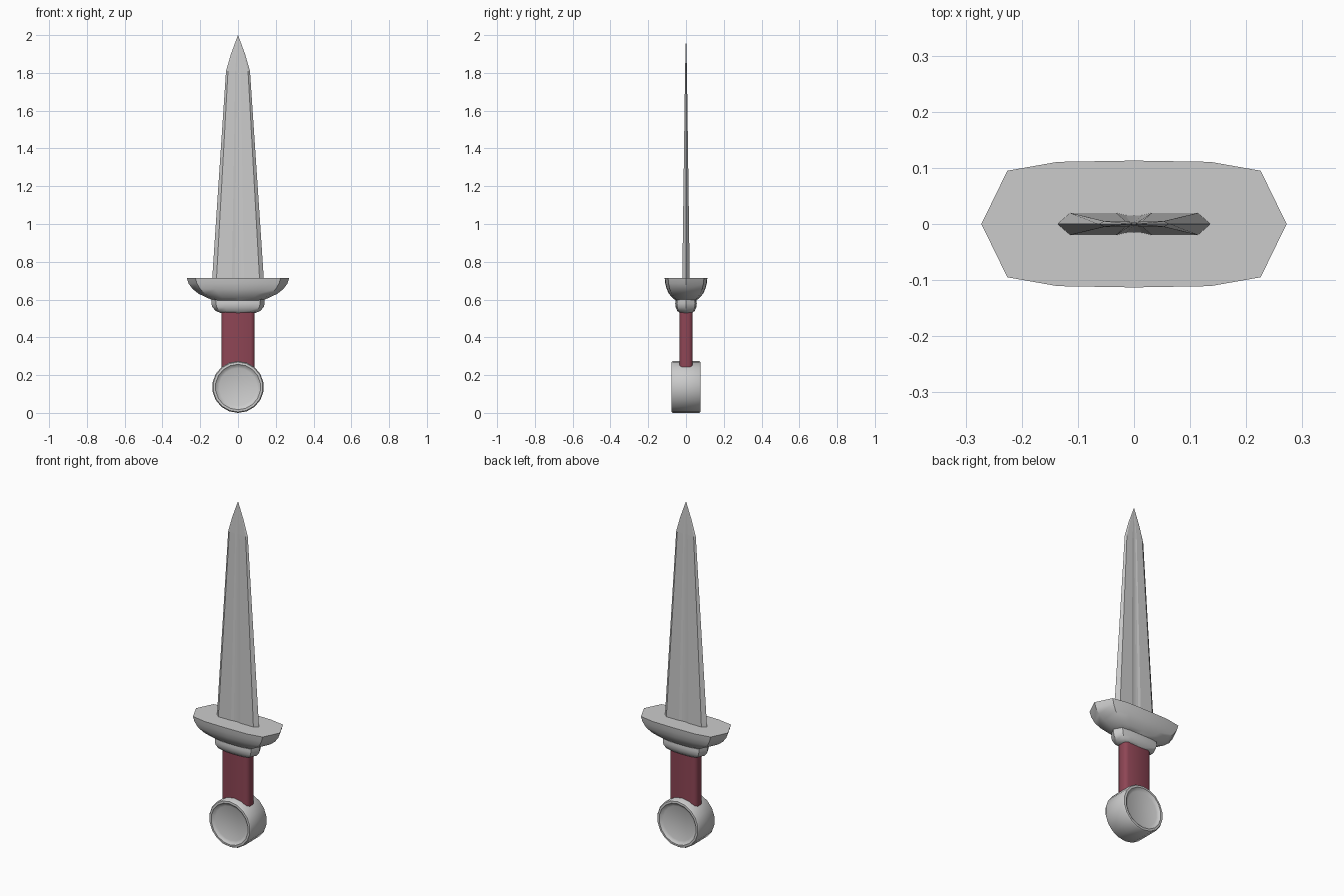
import bpy, bmesh, math

if "Cube" in bpy.data.objects:
    bpy.data.objects.remove(bpy.data.objects["Cube"])


def loft(name, rings, smooth=None, color=None):
    """Skin a stack of equal-sized closed rings and cap both ends."""
    bm = bmesh.new()
    loops = [[bm.verts.new(p) for p in ring] for ring in rings]
    n = len(loops[0])
    for a, b in zip(loops, loops[1:]):
        for i in range(n):
            j = (i + 1) % n
            bm.faces.new((a[i], a[j], b[j], b[i]))
    bm.faces.new(loops[0][::-1])
    bm.faces.new(loops[-1])
    bmesh.ops.remove_doubles(bm, verts=bm.verts, dist=1e-5)
    bmesh.ops.recalc_face_normals(bm, faces=bm.faces)
    mesh = bpy.data.meshes.new(name)
    bm.to_mesh(mesh)
    bm.free()
    obj = bpy.data.objects.new(name, mesh)
    bpy.context.collection.objects.link(obj)
    if color:
        mat = bpy.data.materials.new(name)
        mat.diffuse_color = color
        mat.use_nodes = True
        mat.node_tree.nodes["Principled BSDF"].inputs["Base Color"].default_value = mat.diffuse_color
        mesh.materials.append(mat)
    if smooth:
        bpy.ops.object.select_all(action='DESELECT')
        obj.select_set(True)
        bpy.context.view_layer.objects.active = obj
        bpy.ops.object.shade_smooth_by_angle(angle=math.radians(smooth))
    return obj


def mirrored(quarter):
    """Full outline from a quarter running from the +x axis to the +y axis."""
    half = quarter + [(-x, y) for x, y in quarter[::-1] if x > 0]
    return half + [(x, -y) for x, y in half[::-1] if y > 0]


def stack(outline, levels):
    return [[(x * sx, y * sy, z) for x, y in outline] for z, sx, sy in levels]


# Blade: bevelled edges, shallow central fuller, tapering to the point
blade = mirrored([(0.138, 0), (0.115, 0.02), (0.032, 0.02), (0.016, 0.016), (0, 0.015)])
loft("blade", stack(blade, [(0.69, 1, 1), (1.81, 0.46, 0.25), (1.9, 0.27, 0.14),
                            (2.0, 0.003, 0.01)]))

# Guard: flat-topped bowl with an elongated twelve-sided outline
oval = mirrored([(1, 0), (0.83, 0.84), (0.5, 0.98), (0, 1)])
loft("guard", stack(oval, [(0.595, 0.13, 0.055), (0.61, 0.165, 0.072), (0.63, 0.207, 0.09),
                           (0.655, 0.24, 0.102), (0.685, 0.262, 0.11),
                           (0.715, 0.272, 0.113)]), 40)

# Collar under the guard
loft("collar", stack(oval, [(0.53, 0.095, 0.035), (0.54, 0.118, 0.046), (0.56, 0.136, 0.055),
                            (0.58, 0.141, 0.057), (0.605, 0.141, 0.053)]), 40)

# Grip: rounded flat bar
grip = mirrored([(0.088, 0), (0.088, 0.016), (0.081, 0.029), (0.068, 0.035), (0, 0.035)])
loft("grip", stack(grip, [(0.22, 1, 1), (0.54, 1, 1)]), 40, (0.27, 0.06, 0.09, 1))

# Pommel: drum lying along y with a dished face on both ends
SIDES, RADIUS = 18, 0.137
profile = [(-0.066, 0.1), (-0.071, 0.112), (-0.078, 0.12), (-0.077, 0.132), (-0.07, RADIUS)]
profile += [(-y, r) for y, r in profile[::-1]]
loft("pommel", [[(r * math.sin(2 * math.pi * i / SIDES), y,
                  RADIUS + r * math.cos(2 * math.pi * i / SIDES)) for i in range(SIDES)]
                for y, r in profile], 40)
